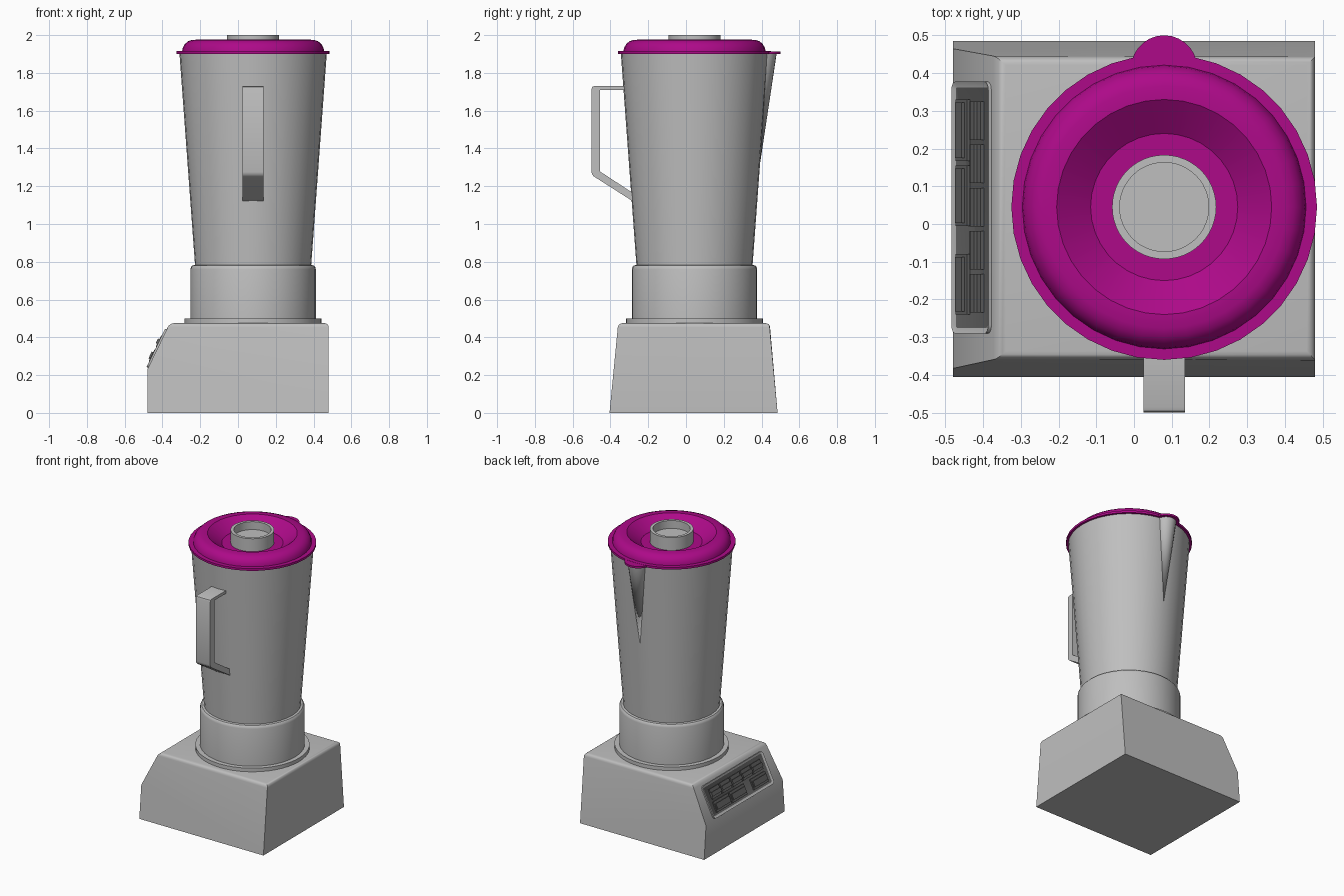
import bpy, bmesh, math
from mathutils import Matrix, Vector

if "Cube" in bpy.data.objects:
    bpy.data.objects.remove(bpy.data.objects["Cube"], do_unlink=True)


def material(name, rgb):
    m = bpy.data.materials.new(name)
    m.use_nodes = True
    m.diffuse_color = (*rgb, 1)
    m.node_tree.nodes["Principled BSDF"].inputs["Base Color"].default_value = (*rgb, 1)
    return m


GREY = material("light grey", (0.52, 0.52, 0.52))
PINK = material("magenta", (0.42, 0.003, 0.25))
DARK = material("dark grey", (0.13, 0.13, 0.13))
CX, CY = 0.08, 0.045          # axis of the jug


def finish(name, bm, mat, angle=30):
    bmesh.ops.recalc_face_normals(bm, faces=bm.faces)
    me = bpy.data.meshes.new(name)
    bm.to_mesh(me)
    bm.free()
    me.materials.append(mat)
    ob = bpy.data.objects.new(name, me)
    bpy.context.collection.objects.link(ob)
    bpy.ops.object.select_all(action='DESELECT')
    ob.select_set(True)
    bpy.context.view_layer.objects.active = ob
    bpy.ops.object.shade_smooth_by_angle(angle=math.radians(angle))
    return ob


def lathe(name, profile, mat, seg=36, cx=CX, cy=CY):
    """Spin (radius, z) points about a vertical axis."""
    bm = bmesh.new()
    vs = [bm.verts.new((cx + r, cy, z)) for r, z in profile]
    es = [bm.edges.new(p) for p in zip(vs, vs[1:])]
    bmesh.ops.spin(bm, geom=vs + es, cent=(cx, cy, 0), axis=(0, 0, 1),
                   angle=2 * math.pi, steps=seg)
    bmesh.ops.remove_doubles(bm, verts=bm.verts, dist=1e-5)
    return finish(name, bm, mat)


def prism(bm, points, depth):
    """Close a planar loop of points into a solid, pushed along depth."""
    f = bm.faces.new([bm.verts.new(p) for p in points])
    ext = bmesh.ops.extrude_face_region(bm, geom=[f], use_keep_orig=True)
    new = [g for g in ext["geom"] if isinstance(g, bmesh.types.BMVert)]
    bmesh.ops.translate(bm, verts=new, vec=depth)


# Motor base: side profile, tapered front to back, rounded along the top
bm = bmesh.new()
prism(bm, [(-0.48, 0, 0), (0.48, 0, 0), (0.48, 0, 0.475),
           (-0.362, 0, 0.475), (-0.48, 0, 0.23)], (0, 1, 0))
for v in bm.verts:
    t = v.co.z / 0.475
    v.co.y = 0.485 - 0.042 * t if v.co.y > 0.5 else -0.405 + 0.046 * t
top = [e for e in bm.edges if all(v.co.z > 0.47 for v in e.verts)]
bmesh.ops.bevel(bm, geom=top, offset=0.022, segments=4, profile=0.5, affect='EDGES')
finish("motor_base", bm, GREY)

# Seat ring, collar and jug
lathe("seat_ring", [(0, 0.47), (0.362, 0.47), (0.362, 0.5), (0, 0.5)], GREY, 48)
lathe("jug_collar", [(0, 0.49), (0.332, 0.49), (0.332, 0.76), (0.329, 0.772),
                     (0.322, 0.78), (0.31, 0.783), (0, 0.783)], GREY)
lathe("jug", [(0, 0.775), (0.307, 0.775), (0.39, 1.903), (0, 1.903)], GREY)

# Pouring spout: a leaning cone that sinks into the jug wall
bm = bmesh.new()
ring = [bm.verts.new((CX + 0.068 * math.cos(a), 0.412 + 0.068 * math.sin(a), 1.903))
        for a in (i * math.tau / 20 for i in range(20))]
tip = bm.verts.new((CX, 0.392, 1.32))
bm.faces.new(ring)
for a, b in zip(ring, ring[1:] + ring[:1]):
    bm.faces.new((a, b, tip))
finish("spout", bm, GREY)

# Handle: bent strap
bm = bmesh.new()
strap = [(-0.32, 1.73), (-0.485, 1.73), (-0.496, 1.726), (-0.5, 1.715), (-0.5, 1.275),
         (-0.497, 1.262), (-0.488, 1.252), (-0.27, 1.113), (-0.27, 1.157),
         (-0.455, 1.278), (-0.455, 1.71), (-0.32, 1.71)]
prism(bm, [(0.025, y, z) for y, z in strap], (0.11, 0, 0))
finish("handle", bm, GREY)

# Lid with domed rim and sunken middle, spout cover and filler cap
lathe("lid", [(0, 1.9), (0.405, 1.9), (0.405, 1.915), (0.376, 1.915), (0.373, 1.932),
              (0.362, 1.952), (0.345, 1.967), (0.322, 1.975), (0.285, 1.976),
              (0.195, 1.91), (0, 1.91)], PINK)
lathe("spout_cover", [(0, 1.901), (0.088, 1.901), (0.088, 1.914), (0, 1.914)],
      PINK, 28, CX, 0.412)
lathe("filler_cap", [(0, 1.905), (0.138, 1.905), (0.138, 2.0), (0.118, 2.0),
                     (0.118, 1.945), (0, 1.945)], GREY, 48)

# Control panel on the sloped face; local axes: u = along y, v = up the slope, n = outward
low, high = Vector((-0.48, 0, 0.23)), Vector((-0.362, 0, 0.475))
v_ax = (high - low).normalized()
u_ax = Vector((0, 1, 0))
n_ax = Vector((-v_ax.z, 0, v_ax.x))
PANEL = Matrix((u_ax, v_ax, n_ax)).transposed().to_4x4()
PANEL.translation = low


def rounded(u0, u1, v0, v1, r, n):
    pts = []
    for cu, cv, q in ((u1 - r, v1 - r, 0), (u0 + r, v1 - r, 1),
                      (u0 + r, v0 + r, 2), (u1 - r, v0 + r, 3)):
        for k in range(5):
            a = (q + k / 4) * math.pi / 2
            pts.append((cu + r * math.cos(a), cv + r * math.sin(a), n))
    return pts


def block(bm, u0, u1, v0, v1, n0, n1):
    prism(bm, [(u0, v0, n0), (u1, v0, n0), (u1, v1, n0), (u0, v1, n0)], (0, 0, n1 - n0))


# Raised bezel with a recessed dark field
bm = bmesh.new()
prism(bm, rounded(-0.29, 0.377, 0.01, 0.235, 0.022, -0.005), (0, 0, 0.014))
face = max(bm.faces, key=lambda f: f.calc_center_median().z)
bmesh.ops.inset_region(bm, faces=[face], thickness=0.015)
bmesh.ops.translate(bm, verts=face.verts, vec=(0, 0, -0.006))
face.material_index = 1
bm.transform(PANEL)
finish("control_bezel", bm, GREY).data.materials.append(DARK)

# Push buttons: five small above, three wide below
bm = bmesh.new()
for i in range(5):
    u = -0.24 + 0.114 * i
    block(bm, u + 0.006, u + 0.108, 0.128, 0.195, 0, 0.012)
    block(bm, u + 0.006, u + 0.108, 0.145, 0.172, 0, 0.02)
for u0, u1 in ((-0.24, -0.08), (-0.005, 0.155), (0.167, 0.33)):
    block(bm, u0, u1, 0.04, 0.112, 0, 0.012)
    block(bm, u0 + 0.008, u1 - 0.008, 0.055, 0.095, 0, 0.02)
bm.transform(PANEL)
finish("push_buttons", bm, DARK)
